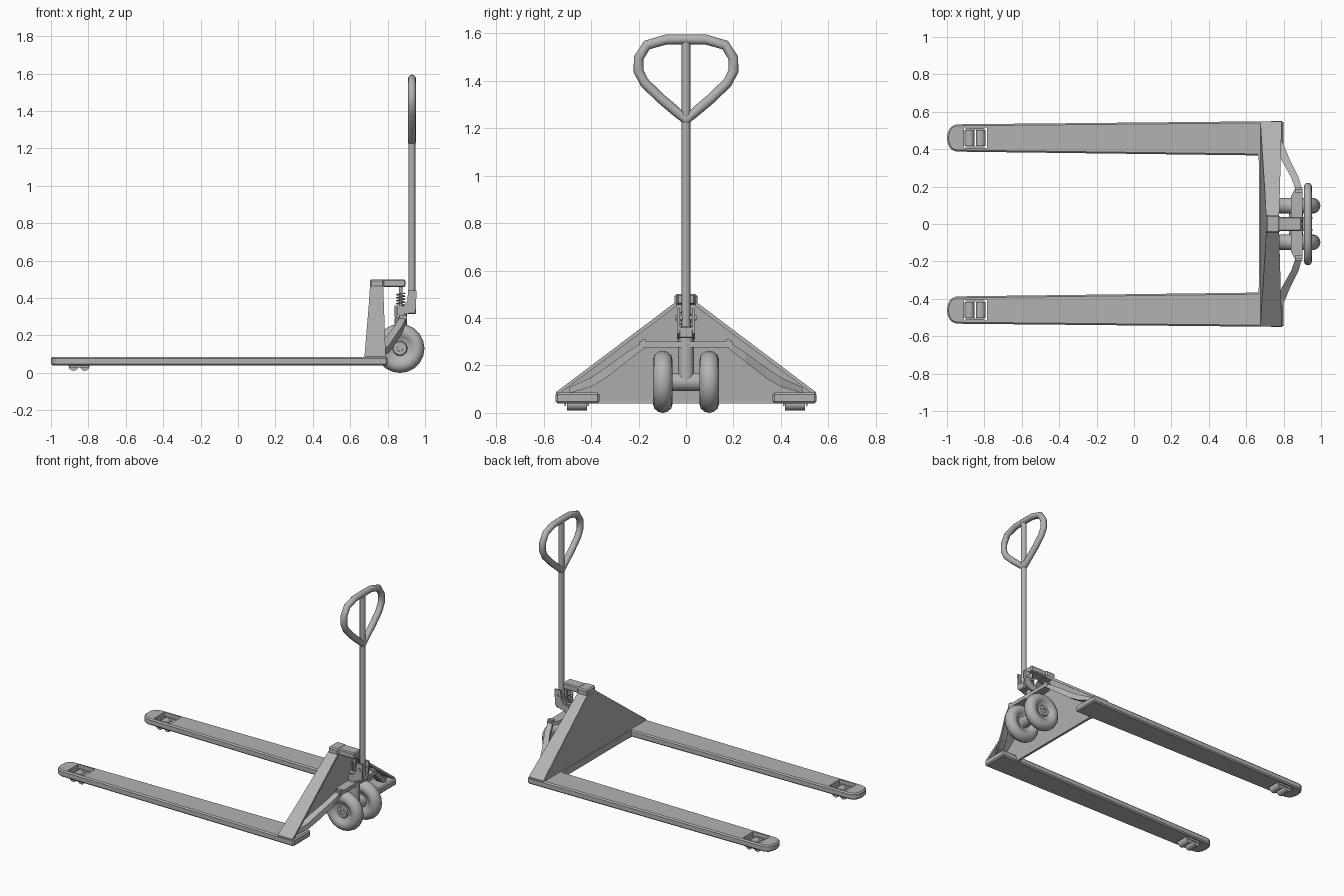
import bpy, bmesh, math
from mathutils import Vector

if "Cube" in bpy.data.objects:
    bpy.data.objects.remove(bpy.data.objects["Cube"])

steel = bpy.data.materials.new("grey_steel")
steel.use_nodes = True
GREY = (0.45, 0.45, 0.45, 1)
steel.diffuse_color = GREY
steel.node_tree.nodes["Principled BSDF"].inputs["Base Color"].default_value = GREY


def finish(name, bm, smooth=False, mirror=False, bevel=0):
    bmesh.ops.recalc_face_normals(bm, faces=bm.faces)
    mesh = bpy.data.meshes.new(name)
    bm.to_mesh(mesh)
    bm.free()
    mesh.materials.append(steel)
    ob = bpy.data.objects.new(name, mesh)
    bpy.context.collection.objects.link(ob)
    if bevel:
        m = ob.modifiers.new("bevel", "BEVEL")
        m.width, m.segments, m.limit_method = bevel, 1, "ANGLE"
    if mirror:
        m = ob.modifiers.new("mirror", "MIRROR")
        m.use_axis = (False, True, False)
        m.use_mirror_merge = False
    if smooth:
        bpy.ops.object.select_all(action="DESELECT")
        ob.select_set(True)
        bpy.context.view_layer.objects.active = ob
        bpy.ops.object.shade_smooth_by_angle(angle=math.radians(45))
    return ob


def rings(bm, loops, closed=False):
    """Skin matching loops of points, capping the ends when open."""
    vs = [[bm.verts.new(p) for p in loop] for loop in loops]
    n = len(vs[0])
    for i in range(len(vs) if closed else len(vs) - 1):
        a, b = vs[i], vs[(i + 1) % len(vs)]
        for j in range(n):
            bm.faces.new((a[j], a[(j + 1) % n], b[(j + 1) % n], b[j]))
    if not closed:
        bm.faces.new(vs[0])
        bm.faces.new(vs[-1])


def prism(name, pts, lo, hi, place, **kw):
    bm = bmesh.new()
    rings(bm, [[place(a, b, c) for a, b in pts] for c in (lo, hi)])
    return finish(name, bm, **kw)


def box(name, x, y, z, **kw):
    pts = [(x[0], y[0]), (x[1], y[0]), (x[1], y[1]), (x[0], y[1])]
    return prism(name, pts, z[0], z[1], lambda a, b, c: (a, b, c), **kw)


def beam(name, sections, **kw):
    """Bar running along y, each section being (y, x0, x1, z0, z1)."""
    bm = bmesh.new()
    rings(bm, [[(a, y, c), (b, y, c), (b, y, d), (a, y, d)] for y, a, b, c, d in sections])
    return finish(name, bm, **kw)


def tube(name, pts, radius, sides=12, closed=False, **kw):
    pts = [Vector(p) for p in pts]
    n, bm, loops = len(pts), bmesh.new(), []
    for i, p in enumerate(pts):
        before = pts[i - 1] if closed or i else p
        after = pts[(i + 1) % n] if closed or i < n - 1 else p
        t = (after - before).normalized()
        u = t.cross(Vector((1, 0, 0)) if abs(t.x) < 0.9 else Vector((0, 1, 0))).normalized()
        v = t.cross(u)
        ang = [2 * math.pi * k / sides for k in range(sides)]
        loops.append([p + radius * (u * math.cos(a) + v * math.sin(a)) for a in ang])
    rings(bm, loops, closed)
    return finish(name, bm, smooth=True, **kw)


# Forks: tapered plan with a clipped nose and a roller window
plan = [(0.8, 0.365), (0.8, 0.55), (-0.95, 0.533), (-0.98, 0.52), (-0.995, 0.49), (-1, 0.46),
        (-0.995, 0.43), (-0.98, 0.4), (-0.95, 0.387)]
forks = prism("forks", plan, 0.04, 0.085, lambda a, b, c: (a, b, c), bevel=0.008)
window = box("roller_window_cutter", (-0.91, -0.785), (0.405, 0.515), (0, 0.2))
window.hide_render = True
window.hide_set(True)
cut = forks.modifiers.new("window", "BOOLEAN")
cut.operation, cut.object = "DIFFERENCE", window
m = forks.modifiers.new("mirror", "MIRROR")
m.use_axis = (False, True, False)

# Load rollers on their axle plates
for i, x in enumerate((-0.88, -0.82)):
    tube(f"load_roller_{i + 1}", [(x, 0.418, 0.037), (x, 0.502, 0.037)], 0.026, mirror=True)
for i, y in enumerate((0.409, 0.506)):
    box(f"roller_link_{i + 1}", (-0.9, -0.8), (y, y + 0.006), (0.03, 0.062), mirror=True)

# Mast: leaning panel, sloping flanges, base bar and head bracket
outline = [(-0.545, 0.085), (-0.37, 0.04), (0.37, 0.04), (0.545, 0.085), (0.047, 0.46), (-0.047, 0.46)]
prism("mast_panel", outline, 0.672, 0.684, lambda y, z, x: (x + 0.085 * (z - 0.04), y, z))
beam("mast_flange", [(0.547, 0.682, 0.79, 0.07, 0.088), (0.04, 0.706, 0.776, 0.45, 0.47)], mirror=True)
beam("base_bar", [(-0.39, 0.662, 0.685, 0.04, 0.085), (-0.33, 0.668, 0.685, 0.04, 0.085),
                  (0.33, 0.668, 0.685, 0.04, 0.085), (0.39, 0.662, 0.685, 0.04, 0.085)])
box("mast_head", (0.705, 0.78), (-0.048, 0.048), (0.455, 0.5), bevel=0.008)
box("head_bracket", (0.77, 0.895), (-0.038, 0.038), (0.458, 0.5), bevel=0.006)

# Lifting rocker with bent arms reaching to the fork corners
beam("rocker_beam", [(-0.195, 0.865, 0.9, 0.275, 0.3), (-0.15, 0.84, 0.9, 0.275, 0.3),
                     (0.15, 0.84, 0.9, 0.275, 0.3), (0.195, 0.865, 0.9, 0.275, 0.3)])
beam("lifting_arm", [(0.49, 0.72, 0.765, 0.083, 0.108), (0.4, 0.765, 0.81, 0.11, 0.15),
                     (0.34, 0.79, 0.835, 0.145, 0.19), (0.25, 0.84, 0.88, 0.215, 0.255),
                     (0.18, 0.865, 0.9, 0.27, 0.3)], mirror=True)
box("rocker_ear", (0.862, 0.9), (0.168, 0.188), (0.28, 0.31), mirror=True)

# Steering wheels: rounded tyre with a dished hub, turned about y
WX, WZ, WY = 0.866, 0.131, 0.098
half = [(0.016, 0.022), (0.016, 0.032), (0.035, 0.032), (0.04, 0.022), (0.058, 0.024),
        (0.068, 0.036), (0.09, 0.042), (0.112, 0.036), (0.126, 0.02), (0.131, 0)]
profile = half + [(r, -y) for r, y in reversed(half[:-1])]
bm = bmesh.new()
turns = [2 * math.pi * k / 20 for k in range(20)]
rings(bm, [[(WX + r * math.cos(a), WY + y, WZ + r * math.sin(a)) for r, y in profile]
           for a in turns], closed=True)
finish("steering_wheel", bm, smooth=True, mirror=True)
tube("wheel_axle", [(WX, -0.122, WZ), (WX, 0.122, WZ)], 0.016)
tube("axle_housing", [(WX, -0.07, WZ), (WX, 0.07, WZ)], 0.038, 16)

# Pump column with ram and spring
for name, z0, z1, r in (("pump_column", 0.13, 0.29, 0.034), ("pump_collar", 0.265, 0.315, 0.026),
                        ("pump_cylinder", 0.3, 0.36, 0.033), ("pump_ram", 0.35, 0.465, 0.01)):
    tube(name, [(0.87, 0, z0), (0.87, 0, z1)], r, 16)
coil = [(0.87 + 0.021 * math.cos(k * math.pi / 5), 0.021 * math.sin(k * math.pi / 5), 0.362 + 0.0016 * k)
        for k in range(41)]
tube("pump_spring", coil, 0.004, 6)

# Handle clevis: bent cheeks, cross block and pivot pin
cheek = [(0.85, 0.31), (0.905, 0.315), (0.95, 0.335), (0.955, 0.44), (0.91, 0.44), (0.905, 0.385),
         (0.885, 0.355), (0.85, 0.35)]
prism("clevis_cheek", cheek, 0.026, 0.038, lambda x, z, y: (x, y, z), mirror=True)
box("clevis_block", (0.905, 0.952), (-0.03, 0.03), (0.315, 0.365), bevel=0.005)
tube("pivot_pin", [(0.93, -0.044, 0.4), (0.93, 0.044, 0.4)], 0.01)

# Tiller shaft and looped grip
HX = 0.93
tube("tiller_shaft", [(HX, 0, 0.35), (HX, 0, 1.575)], 0.018, 12)
side = [(0.045, 1.273), (0.11, 1.328), (0.175, 1.392), (0.2, 1.44), (0.2, 1.495),
        (0.165, 1.55), (0.085, 1.573)]
loop = [(0, 1.232)] + side + [(0, 1.574)] + [(-y, z) for y, z in reversed(side)]
tube("grip_loop", [(HX, y, z) for y, z in loop], 0.021, 12, closed=True)
